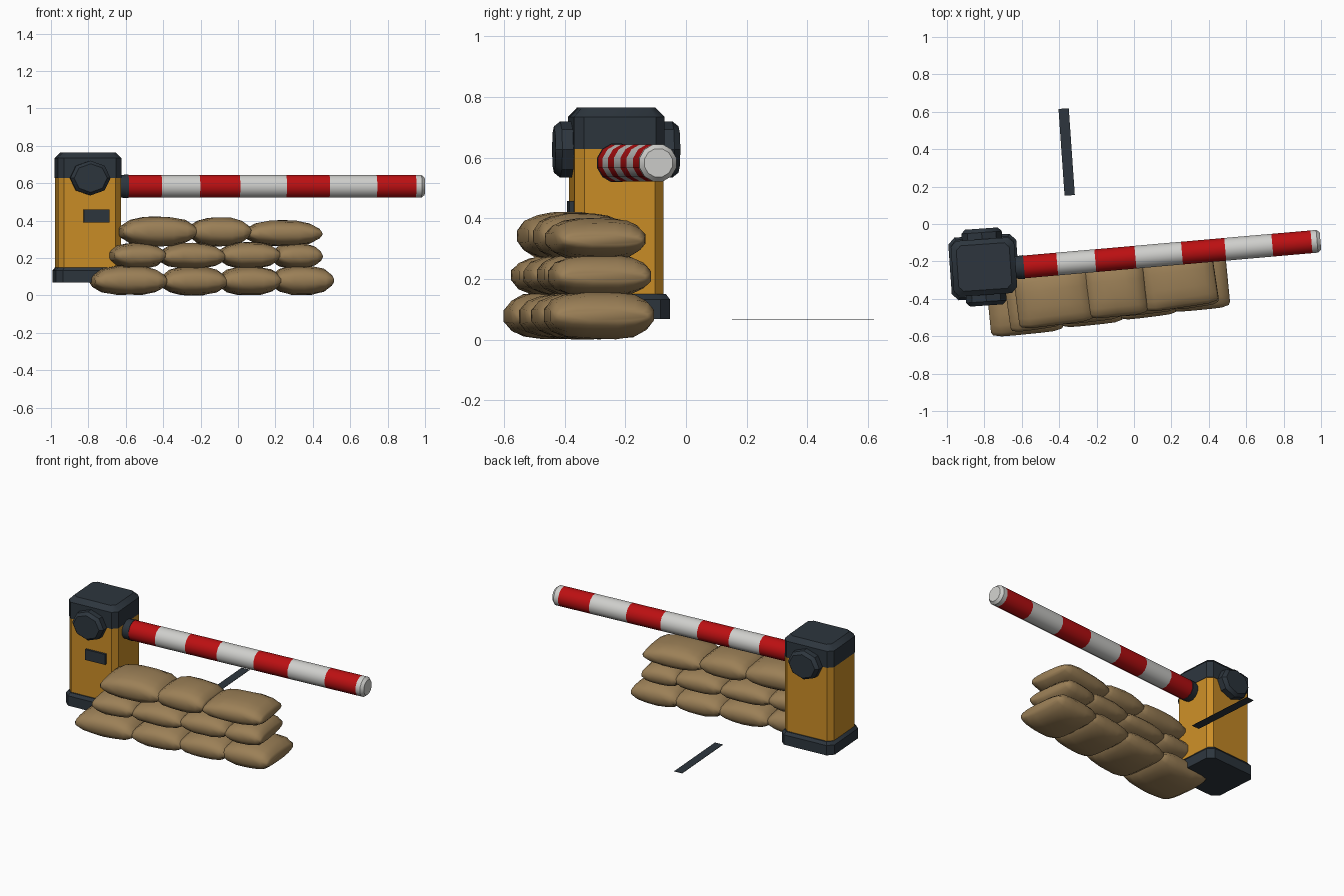
import bpy, bmesh, math, random
from mathutils import Matrix, Vector

if "Cube" in bpy.data.objects:
    bpy.data.objects.remove(bpy.data.objects["Cube"])

random.seed(4)


def mat(name, c):
    m = bpy.data.materials.new(name)
    m.diffuse_color = (*c, 1)
    m.use_nodes = True
    m.node_tree.nodes["Principled BSDF"].inputs["Base Color"].default_value = m.diffuse_color
    return m


YELLOW = mat("amber paint", (0.60, 0.27, 0.02))
DARK = mat("dark slate", (0.026, 0.036, 0.047))
RED = mat("red stripe", (0.50, 0.005, 0.006))
WHITE = mat("white stripe", (0.62, 0.62, 0.60))
TAN = mat("sandbag cloth", (0.33, 0.215, 0.095))


def finish(name, bm, mats, world=Matrix(), angle=35):
    bmesh.ops.recalc_face_normals(bm, faces=bm.faces)
    me = bpy.data.meshes.new(name)
    bm.to_mesh(me)
    bm.free()
    for m in mats:
        me.materials.append(m)
    ob = bpy.data.objects.new(name, me)
    bpy.context.collection.objects.link(ob)
    ob.matrix_world = world
    bpy.ops.object.select_all(action='DESELECT')
    ob.select_set(True)
    bpy.context.view_layer.objects.active = ob
    bpy.ops.object.shade_smooth_by_angle(angle=math.radians(angle))
    return ob


def loft(rings, bm):
    """Skin a list of closed rings and cap both ends; returns face strips."""
    vs = [[bm.verts.new(p) for p in r] for r in rings]
    n = len(vs[0])
    strips = []
    for a, b in zip(vs, vs[1:]):
        strips.append([bm.faces.new((a[i], a[(i + 1) % n], b[(i + 1) % n], b[i]))
                       for i in range(n)])
    strips[0].append(bm.faces.new(vs[0][::-1]))
    strips[-1].append(bm.faces.new(vs[-1]))
    return strips


def chamfer_rect(hx, hy, c, z):
    return [(hx, -hy + c, z), (hx, hy - c, z), (hx - c, hy, z), (-hx + c, hy, z),
            (-hx, hy - c, z), (-hx, -hy + c, z), (-hx + c, -hy, z), (hx - c, -hy, z)]


def block(name, levels, m, world):
    bm = bmesh.new()
    loft([chamfer_rect(*l) for l in levels], bm)
    return finish(name, bm, [m], world)


# Gate cabinet, slightly turned
cab = Matrix.Translation((-0.802, -0.23, 0)) @ Matrix.Rotation(math.radians(4), 4, 'Z')
block("cabinet_body", [(0.168, 0.147, 0.03, 0.10), (0.168, 0.147, 0.03, 0.66)], YELLOW, cab)
block("cabinet_foot", [(0.182, 0.168, 0.035, 0.068), (0.182, 0.168, 0.035, 0.132),
                       (0.168, 0.155, 0.03, 0.15)], DARK, cab)
block("cabinet_cap", [(0.17, 0.149, 0.03, 0.628), (0.17, 0.149, 0.03, 0.735),
                      (0.142, 0.122, 0.025, 0.765)], DARK, cab)

# Pivot discs on front and back
for side, label in ((-1, "front"), (1, "back")):
    rings = []
    for y, s in ((0.13, 1), (0.185, 1), (0.206, 0.82)):
        rings.append([(0.108 * s * math.sin(k * math.tau / 8), side * y,
                       0.627 + 0.093 * s * math.cos(k * math.tau / 8)) for k in range(8)])
    bm = bmesh.new()
    loft(rings, bm)
    finish(label + "_pivot_disc", bm, [DARK], cab)

# Slot plate on the cabinet front
bm = bmesh.new()
bmesh.ops.create_cube(bm, size=1, matrix=Matrix.Translation((0.035, -0.152, 0.424))
                      @ Matrix.Diagonal((0.138, 0.018, 0.068, 1)))
finish("front_slot", bm, [DARK], cab)

# Barrier arm: lathed pole with a material per stripe
arm = Matrix.Translation((-0.64, -0.234, 0.583)) @ Matrix.Rotation(math.radians(5), 4, 'Z')


def ring(x, r, n=12):
    return [(x, r * math.cos((k + 0.5) * math.tau / n), r * math.sin((k + 0.5) * math.tau / n))
            for k in range(n)]


bm = bmesh.new()
stops = [0.04, 0.23, 0.435, 0.65, 0.90, 1.132, 1.385, 1.595, 1.625, 1.643]
radii = [0.063] * 8 + [0.063, 0.048]
strips = loft([ring(x, r) for x, r in zip(stops, radii)], bm)
for i, strip in enumerate(strips):
    for f in strip:
        f.material_index = 1 if i >= 7 else i % 2
finish("barrier_arm", bm, [RED, WHITE], arm)

bm = bmesh.new()
loft([ring(-0.03, 0.058), ring(0.052, 0.066)], bm)
finish("arm_collar", bm, [DARK], arm)


# Sandbags
def sandbag(name, x0, x1, z0, z1, yfront, depth):
    hl, hd, hh = (x1 - x0) / 2, depth / 2, (z1 - z0) / 2
    # station along length, depth scale, height scale
    stations = [(-1, 0.84, 0.22), (-0.95, 0.93, 0.42), (-0.72, 0.99, 0.78), (-0.35, 1, 0.97),
                (0, 1, 1), (0.35, 1, 0.97), (0.72, 0.99, 0.78), (0.95, 0.93, 0.42), (1, 0.84, 0.22)]
    n, e = 16, 2 / 2.7
    sag = random.uniform(-0.15, 0.1)
    rings = []
    for t, sy, sz in stations:
        r = []
        for k in range(n):
            a = (k + 0.5) * math.tau / n
            c, s = math.cos(a), math.sin(a)
            y = math.copysign(abs(c) ** e, c) * hd * sy
            z = math.copysign(abs(s) ** e, s) * hh * sz
            z += sag * hh * (1 - sz) + random.uniform(-0.003, 0.003) * sz
            r.append((t * hl, y, max(z, -hh)))
        rings.append(r)
    bm = bmesh.new()
    loft(rings, bm)
    w = Matrix.Translation(((x0 + x1) / 2, yfront + hd, (z0 + z1) / 2)) \
        @ Matrix.Rotation(math.radians(7 + random.uniform(-1.5, 1.5)), 4, 'Z')
    finish(name, bm, [TAN], w, 50)


rows = [  # name, depth, front y at x=0, bottom, bag spans with top height
    ("bottom", 0.35, -0.51, 0.0, [(-0.78, -0.39, 0.16), (-0.41, -0.07, 0.155),
                                  (-0.10, 0.22, 0.155), (0.18, 0.50, 0.16)]),
    ("middle", 0.325, -0.492, 0.142, [(-0.68, -0.40, 0.28), (-0.42, -0.08, 0.28),
                                      (-0.10, 0.215, 0.285), (0.19, 0.435, 0.28)]),
    ("top", 0.30, -0.483, 0.262, [(-0.63, -0.23, 0.422), (-0.26, 0.06, 0.418),
                                  (0.04, 0.435, 0.402)]),
]
for row, depth, y0, z0, bags in rows:
    for i, (a, b, z1) in enumerate(bags):
        sandbag(f"{row}_sandbag_{i + 1}", a, b, z0, z1, y0 + 0.14 * (a + b) / 2, depth)

# Thin ground strip behind the barrier
bm = bmesh.new()
bmesh.ops.create_cube(bm, size=1, matrix=Matrix.Diagonal((0.055, 0.465, 0.002, 1)))
finish("ground_strip", bm, [DARK],
       Matrix.Translation((-0.36, 0.385, 0.066)) @ Matrix.Rotation(math.radians(4), 4, 'Z'))
